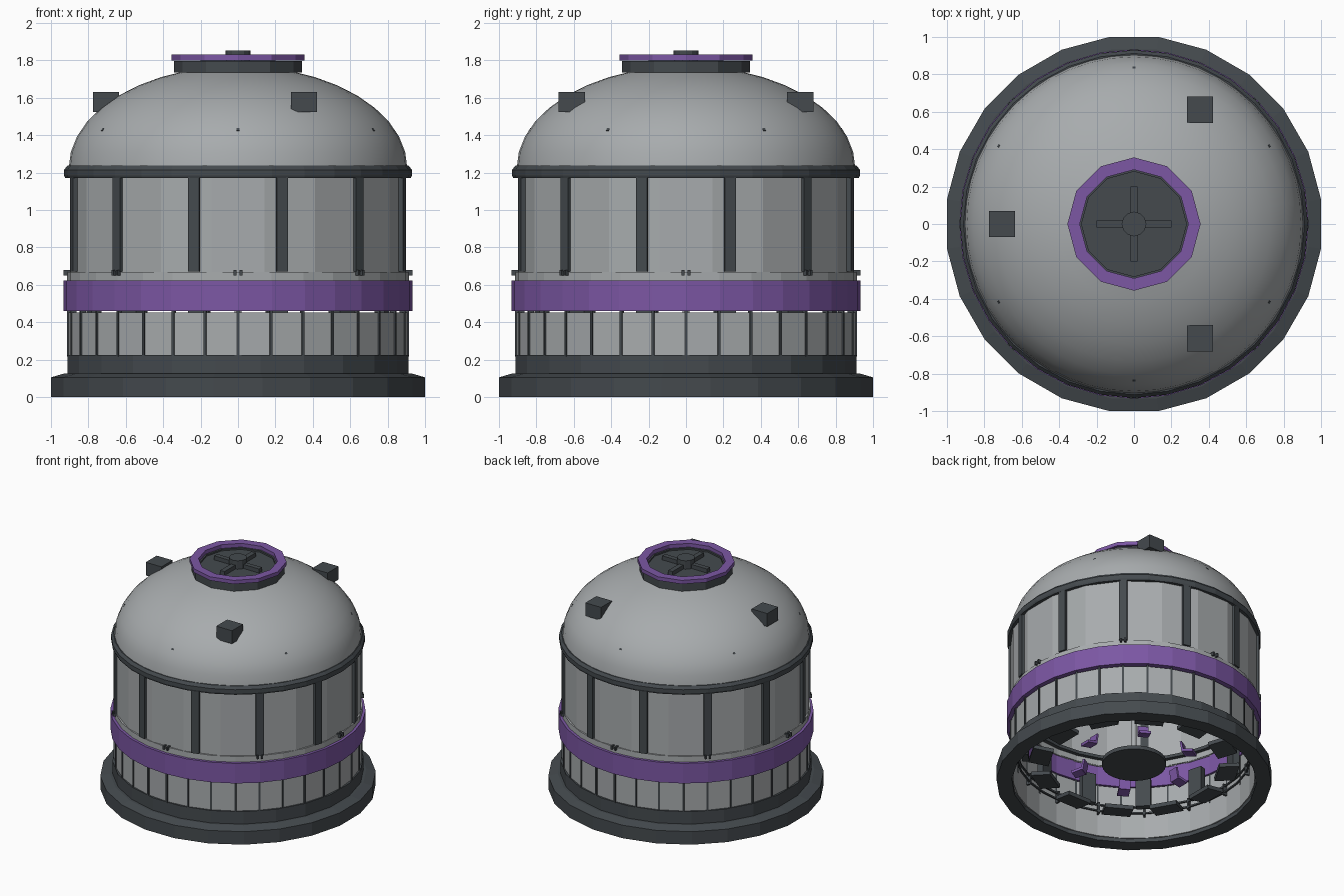
import bpy, bmesh
from math import sin, cos, pi, radians
from mathutils import Matrix, Vector

cube = bpy.data.objects.get("Cube")
if cube:
    bpy.data.objects.remove(cube, do_unlink=True)


def material(name, rgb):
    m = bpy.data.materials.new(name)
    m.use_nodes = True
    m.diffuse_color = (*rgb, 1)
    m.node_tree.nodes["Principled BSDF"].inputs["Base Color"].default_value = (*rgb, 1)
    return m


GREY = material("light_grey", (0.39, 0.41, 0.42))
DARK = material("dark_slate", (0.058, 0.068, 0.076))
PURPLE = material("purple", (0.20, 0.095, 0.37))


def finish(name, bm, mat, smooth=False):
    bmesh.ops.recalc_face_normals(bm, faces=bm.faces)
    me = bpy.data.meshes.new(name)
    bm.to_mesh(me)
    bm.free()
    me.materials.append(mat)
    for p in me.polygons:
        p.use_smooth = smooth
    ob = bpy.data.objects.new(name, me)
    bpy.context.scene.collection.objects.link(ob)
    return ob


def lathe(name, profile, sides, mat, face_on_axis=False, closed=True, smooth=False):
    """Revolve a radius/height profile around the z axis."""
    bm = bmesh.new()
    phase = pi / sides if face_on_axis else 0
    rings = []
    for r, z in profile:
        rings.append([bm.verts.new((r * cos(phase + 2 * pi * i / sides),
                                    r * sin(phase + 2 * pi * i / sides), z))
                      for i in range(sides)])
    pairs = list(zip(rings, rings[1:]))
    if closed:
        pairs.append((rings[-1], rings[0]))
    for a, b in pairs:
        for i in range(sides):
            j = (i + 1) % sides
            bm.faces.new((a[i], a[j], b[j], b[i]))
    return finish(name, bm, mat, smooth)


def tube(name, r_in, r_out, z0, z1, sides, mat, face_on_axis=False):
    return lathe(name, [(r_in, z0), (r_out, z0), (r_out, z1), (r_in, z1)],
                 sides, mat, face_on_axis)


def disc(name, r, z0, z1, sides, mat):
    bm = bmesh.new()
    bmesh.ops.create_cone(bm, cap_ends=True, segments=sides, radius1=r, radius2=r,
                          depth=z1 - z0, matrix=Matrix.Translation((0, 0, (z0 + z1) / 2)))
    return finish(name, bm, mat)


def boxes(name, places, size, mat):
    """One mesh of equal boxes, each given as a placement matrix."""
    bm = bmesh.new()
    for m in places:
        bmesh.ops.create_cube(bm, size=1, matrix=m @ Matrix.Diagonal((*size, 1)))
    return finish(name, bm, mat)


def around(count, radius, z, start=0.0, tilt=0.0, side=0.0):
    """Placements around the axis, local x pointing outwards."""
    return [Matrix.Rotation(radians(start) + 2 * pi * i / count, 4, 'Z')
            @ Matrix.Translation((radius, side, z))
            @ Matrix.Rotation(radians(tilt), 4, 'Y') for i in range(count)]


# Base plinth with sloped shoulder
lathe("base_plinth", [(0.895, 0), (1.0086, 0), (1.0086, 0.105), (0.94, 0.125),
                      (0.92, 0.125), (0.92, 0.225), (0.895, 0.225)], 24, DARK, True)

# Lower panelled wall and its dark seams
tube("lower_wall", 0.885, 0.906, 0.03, 0.452, 32, GREY)
boxes("lower_wall_seams", around(32, 0.898, 0.34), (0.03, 0.014, 0.245), DARK)

# Purple band
tube("purple_band", 0.88, 0.934, 0.46, 0.622, 32, PURPLE)

# Main wall, foot trim, pilasters and clips
tube("main_wall", 0.88, 0.908, 0.61, 1.19, 20, GREY, True)
tube("wall_foot_trim", 0.87, 0.913, 0.615, 0.668, 32, GREY)
tube("inner_ledge", 0.84, 0.885, 0.66, 0.685, 32, DARK)
boxes("wall_pilasters", around(12, 0.898, 0.925, 15), (0.045, 0.06, 0.51), DARK)
for label, side in (("left", 0.016), ("right", -0.016)):
    boxes("wall_clips_" + label, around(8, 0.91, 0.664, side=side),
          (0.045, 0.014, 0.028), DARK)

# Cornice
lathe("cornice", [(0.87, 1.172), (0.925, 1.172), (0.93, 1.185), (0.93, 1.215),
                  (0.912, 1.237), (0.87, 1.237)], 32, DARK)

# Dome
arc = [radians(a) for a in range(0, 76, 9)]
lathe("dome", [(0.905 * cos(a), 1.225 + 0.545 * sin(a)) for a in arc],
      48, GREY, closed=False, smooth=True)
holes = [m @ Matrix.Rotation(radians(-32), 4, 'Y') for m in around(6, 0.833, 1.428, 30)]
boxes("dome_vents", holes, (0.009, 0.016, 0.016), DARK)

# Square blocks on the dome
spots = [Vector((0.705 * cos(radians(a)), 0.705 * sin(radians(a)), 1.578))
         for a in (60, 180, 300)]
boxes("dome_blocks", [Matrix.Translation(p) for p in spots], (0.14, 0.14, 0.106), DARK)

# Roof hatch
tube("hatch_collar", 0.28, 0.342, 1.735, 1.797, 12, DARK)
tube("hatch_ring", 0.29, 0.356, 1.80, 1.83, 12, PURPLE)
disc("hatch_lid", 0.30, 1.745, 1.785, 12, DARK)
disc("hatch_hub", 0.066, 1.78, 1.853, 12, DARK)
boxes("hatch_spokes", around(4, 0.115, 1.80), (0.17, 0.038, 0.035), DARK)

# Interior: central table, desks, cabinets, seats and rails
disc("table_foot", 0.235, 0.14, 0.17, 32, DARK)
disc("centre_pole", 0.018, 0.17, 1.74, 12, GREY)
boxes("desks", around(12, 0.69, 0.15, tilt=-8), (0.15, 0.21, 0.03), DARK)
boxes("cabinets", around(12, 0.80, 0.36, 15), (0.05, 0.11, 0.24), DARK)
boxes("seat_pads", around(6, 0.43, 0.16, tilt=12), (0.085, 0.085, 0.02), PURPLE)
boxes("seat_backs", around(6, 0.385, 0.20, tilt=-10), (0.015, 0.08, 0.09), PURPLE)
for z in (0.22, 0.27):
    tube("wall_rail", 0.855, 0.867, z, z + 0.012, 32, DARK)
boxes("rail_posts", around(16, 0.868, 0.25), (0.035, 0.014, 0.09), DARK)
